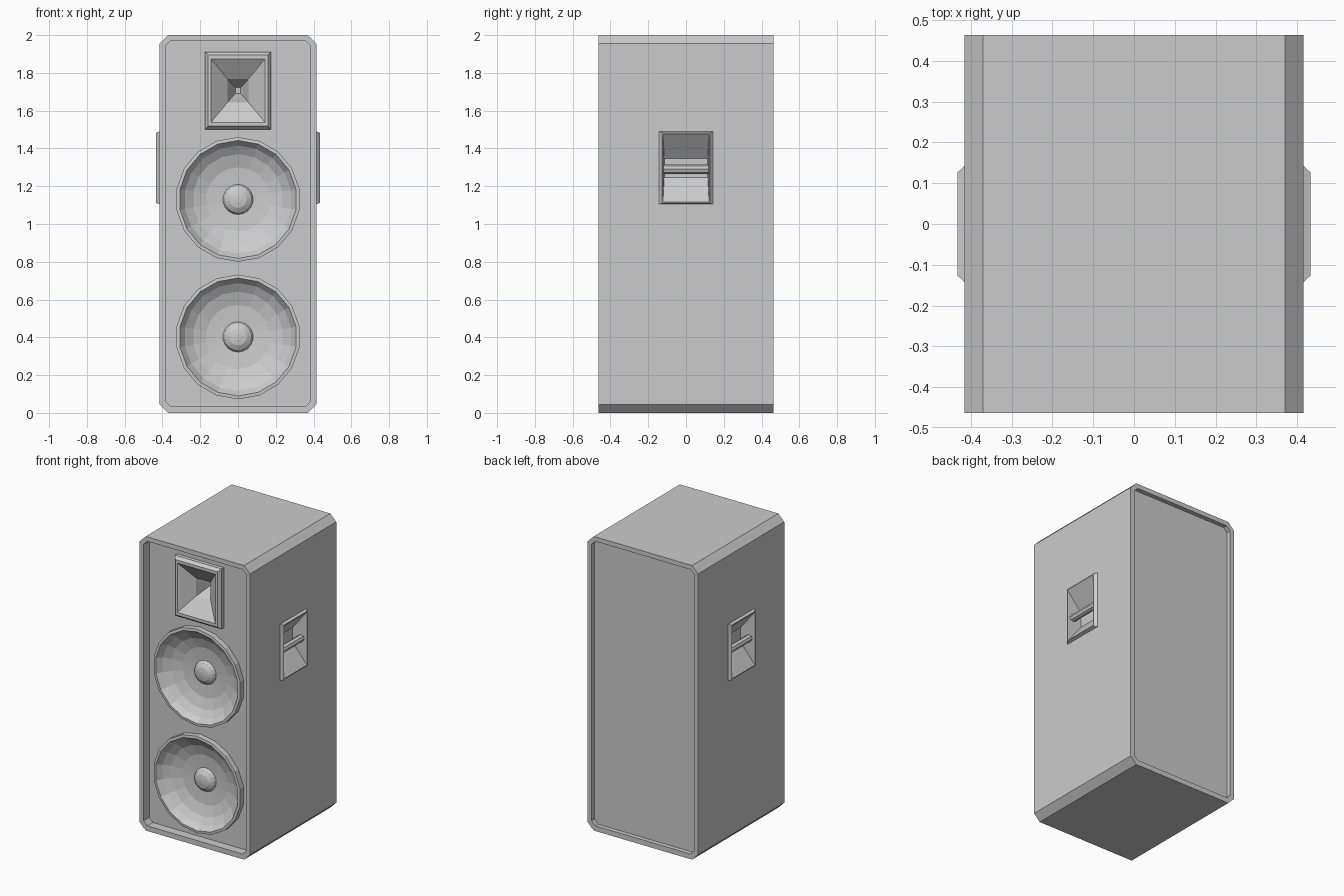
import bpy, bmesh, math
from mathutils import Matrix

if "Cube" in bpy.data.objects:
    bpy.data.objects.remove(bpy.data.objects["Cube"], do_unlink=True)

HX, HY, H = 0.415, 0.463, 2.0      # half width, half depth, height
FRONT, BACK = 0.06, 0.03           # recess depths of the two panels

grey = bpy.data.materials.new("plain_grey")
grey.use_nodes = True
grey.diffuse_color = (0.6, 0.6, 0.6, 1)
grey.node_tree.nodes["Principled BSDF"].inputs["Base Color"].default_value = (0.6, 0.6, 0.6, 1)


def on_front(u, v, d):
    return (u, d - HY, v)


def on_side(u, v, d):
    return (HX - d, u, v)


def rect(hu, hv, cv, cut=0):
    """Rectangle outline, counter-clockwise, with optional cut corners."""
    if not cut:
        return [(-hu, cv - hv), (hu, cv - hv), (hu, cv + hv), (-hu, cv + hv)]
    a, b = hu - cut, hv - cut
    return [(u, cv + v) for u, v in ((-a, -hv), (a, -hv), (hu, -b), (hu, b),
                                     (a, hv), (-a, hv), (-hu, b), (-hu, -b))]


def circle(r, cv, n=18):
    angles = [math.pi / 2 + i * math.tau / n for i in range(n)]
    return [(r * math.cos(t), cv + r * math.sin(t)) for t in angles]


def finish(bm, name, mirror=False):
    me = bpy.data.meshes.new(name)
    bm.to_mesh(me)
    bm.free()
    ob = bpy.data.objects.new(name, me)
    bpy.context.collection.objects.link(ob)
    me.materials.append(grey)
    if mirror:
        mod = ob.modifiers.new("both_sides", 'MIRROR')
        mod.use_mirror_merge = False
    return ob


def loft(name, place, rings, solid=False, mirror=False):
    """Skin outlines given as (outline, depth), from outer back to inner front."""
    bm = bmesh.new()
    loops = [[bm.verts.new(place(u, v, d)) for u, v in pts] for pts, d in rings]
    for a, b in zip(loops, loops[1:]):
        n = len(a)
        for i in range(n):
            j = (i + 1) % n
            bm.faces.new((a[i], a[j], b[j], b[i]))
    bm.faces.new(loops[-1])
    if solid:
        bm.faces.new(loops[0][::-1])
    return finish(bm, name, mirror)


def carve(target, name, place, outline, deep, shallow, mirror=False):
    cutter = loft(name, place, [(outline, deep), (outline, shallow)], True, mirror)
    mod = target.modifiers.new(name, 'BOOLEAN')
    mod.operation, mod.solver, mod.object = 'DIFFERENCE', 'EXACT', cutter
    bpy.context.view_layer.objects.active = target
    bpy.ops.object.modifier_apply(modifier=name)
    bpy.data.objects.remove(cutter, do_unlink=True)


# Cabinet with chamfered edges and a sunken panel front and back
shell = rect(HX, H / 2, H / 2, 0.045)
panel = rect(0.385, 0.967, 1.002, 0.027)
cabinet = loft("cabinet", on_front, [(shell, 2 * HY), (shell, 0)], True)
carve(cabinet, "front_recess", on_front, panel, FRONT, -0.1)
carve(cabinet, "back_recess", on_front, panel, 2 * HY + 0.1, 2 * HY - BACK)

# Woofers: raised rim, bowl and dust cap, as (radius, depth)
bowl = [(0.33, FRONT + 0.003), (0.33, 0.022), (0.312, 0.02), (0.285, 0.055),
        (0.24, 0.085), (0.17, 0.108), (0.08, 0.115), (0.07, 0.095),
        (0.045, 0.08), (0.015, 0.075)]
for name, cz in (("upper", 1.13), ("lower", 0.402)):
    carve(cabinet, name + "_hole", on_front, circle(0.322, cz), 0.2, 0.03)
    loft(name + "_woofer", on_front, [(circle(r, cz), d) for r, d in bowl])

# Horn: chamfered frame, two-stage flare and throat, as (half width, half height, depth)
HORN_Z = 1.706
flare = [(0.175, 0.205, FRONT + 0.003), (0.175, 0.205, 0.035), (0.158, 0.188, 0.015),
         (0.143, 0.168, 0.015), (0.055, 0.062, 0.09), (0.028, 0.03, 0.17),
         (0.014, 0.016, 0.2)]
carve(cabinet, "horn_hole", on_front, rect(0.165, 0.195, HORN_Z), 0.3, 0.03)
loft("horn", on_front, [(rect(a, b, HORN_Z), d) for a, b, d in flare])

# Side handles: bevelled frame with a sloped pocket and a grip bar
GRIP_Z = 1.297
cup = [(0.145, 0.193, 0.002), (0.126, 0.186, -0.018), (0.122, 0.18, -0.018),
       (0.115, 0.05, 0.085)]
carve(cabinet, "handle_hole", on_side, rect(0.135, 0.186, GRIP_Z), 0.15, -0.05, True)
loft("handle_cup", on_side, [(rect(a, b, GRIP_Z), d) for a, b, d in cup], mirror=True)

bm = bmesh.new()
place = Matrix.Translation((HX - 0.025, 0, 1.29)) @ Matrix.Rotation(math.pi / 2, 4, 'X')
bmesh.ops.create_cone(bm, cap_ends=True, segments=8, radius1=0.024, radius2=0.024,
                      depth=0.24, matrix=place)
finish(bm, "handle_bar", True)
